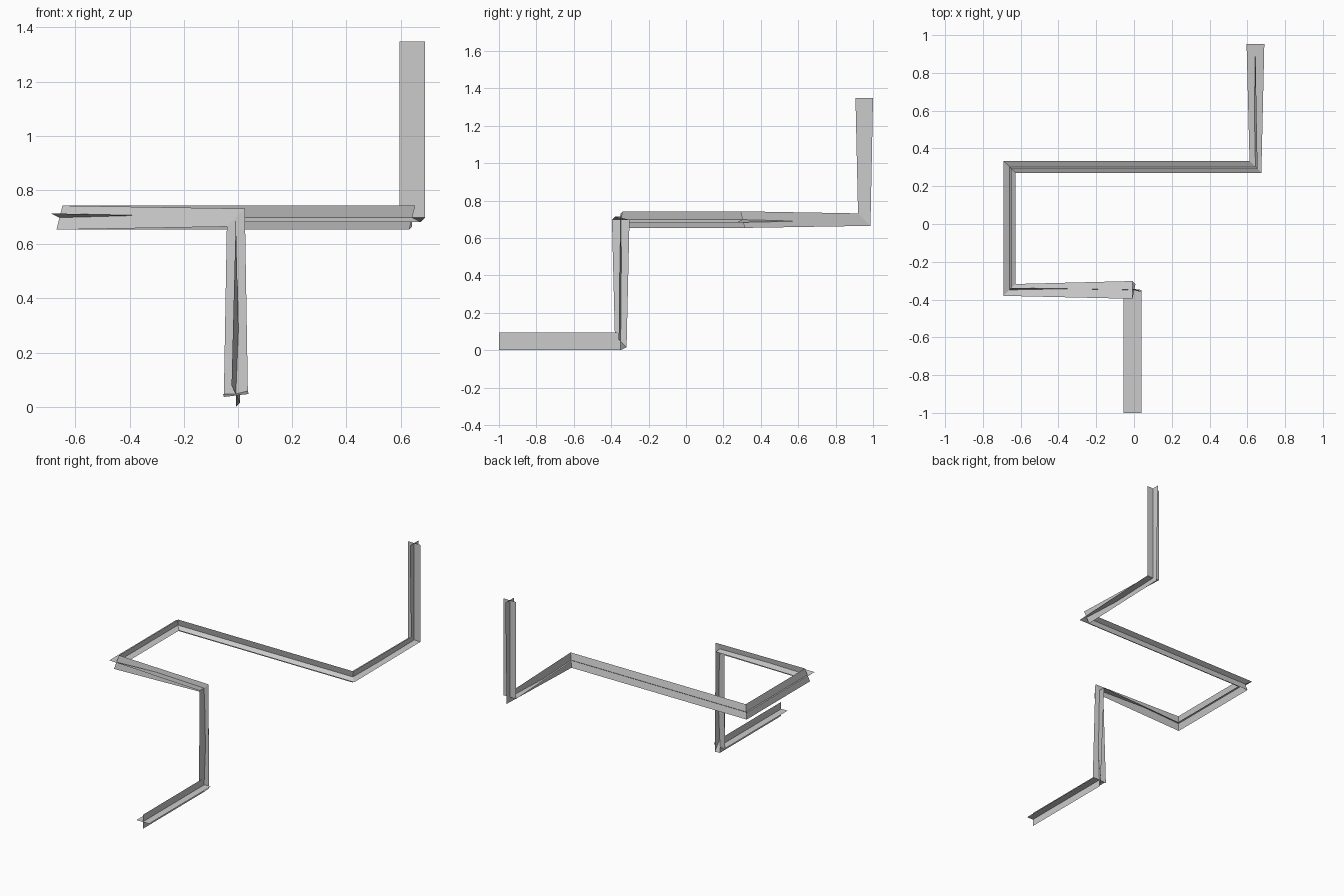
import bpy, bmesh
from math import radians, sin, cos
from mathutils import Vector, Quaternion

if "Cube" in bpy.data.objects:
    bpy.data.objects.remove(bpy.data.objects["Cube"])

S = 0.651       # segment length
H = 0.047       # half width of the crossed fins
X, Y, Z = Vector((1, 0, 0)), Vector((0, 1, 0)), Vector((0, 0, 1))

# right-angled path: segment directions and lengths
dirs = [Y, Z, -X, Y, X, Y, Z]
lengths = [S, S, S, S, 2 * S, S, S]
twists = [0, 19.5, 0, -19.5, -19.5, -19.5, 0, 0]

# frames along the path; corners use the halfway direction
p = Vector((-0.008, -1, 0.047))
u, v = X.copy(), Z.copy()
sections = []


def add_section(pos, u, v, twist):
    a = radians(twist)
    sections.append((pos.copy(), u * cos(a) + v * sin(a), v * cos(a) - u * sin(a)))


add_section(p, u, v, 0)
for i, (d, length) in enumerate(zip(dirs, lengths)):
    p = p + d * length
    if i == 0:
        add_section(p, u, v, 0)     # square end of the first straight
    if i + 1 < len(dirs):
        turn = d.rotation_difference(dirs[i + 1])
        half = Quaternion().slerp(turn, 0.5)
        add_section(p, half @ u, half @ v, twists[i + 1])
        u, v = turn @ u, turn @ v
    else:
        add_section(p, u, v, twists[-1])


def ribbon(bm, axis):
    """One flat strip of the plus-shaped section."""
    rows = [[bm.verts.new(s[0] + s[axis] * k) for k in (-H, H)] for s in sections]
    for a, b in zip(rows, rows[1:]):
        bm.faces.new((a[0], a[1], b[1], b[0]))


# two crossed ribbons form the bent beam
bm = bmesh.new()
ribbon(bm, 1)
ribbon(bm, 2)
mesh = bpy.data.meshes.new("bent_cross_beam")
bm.to_mesh(mesh)
bm.free()
beam = bpy.data.objects.new("bent_cross_beam", mesh)
bpy.context.collection.objects.link(beam)
